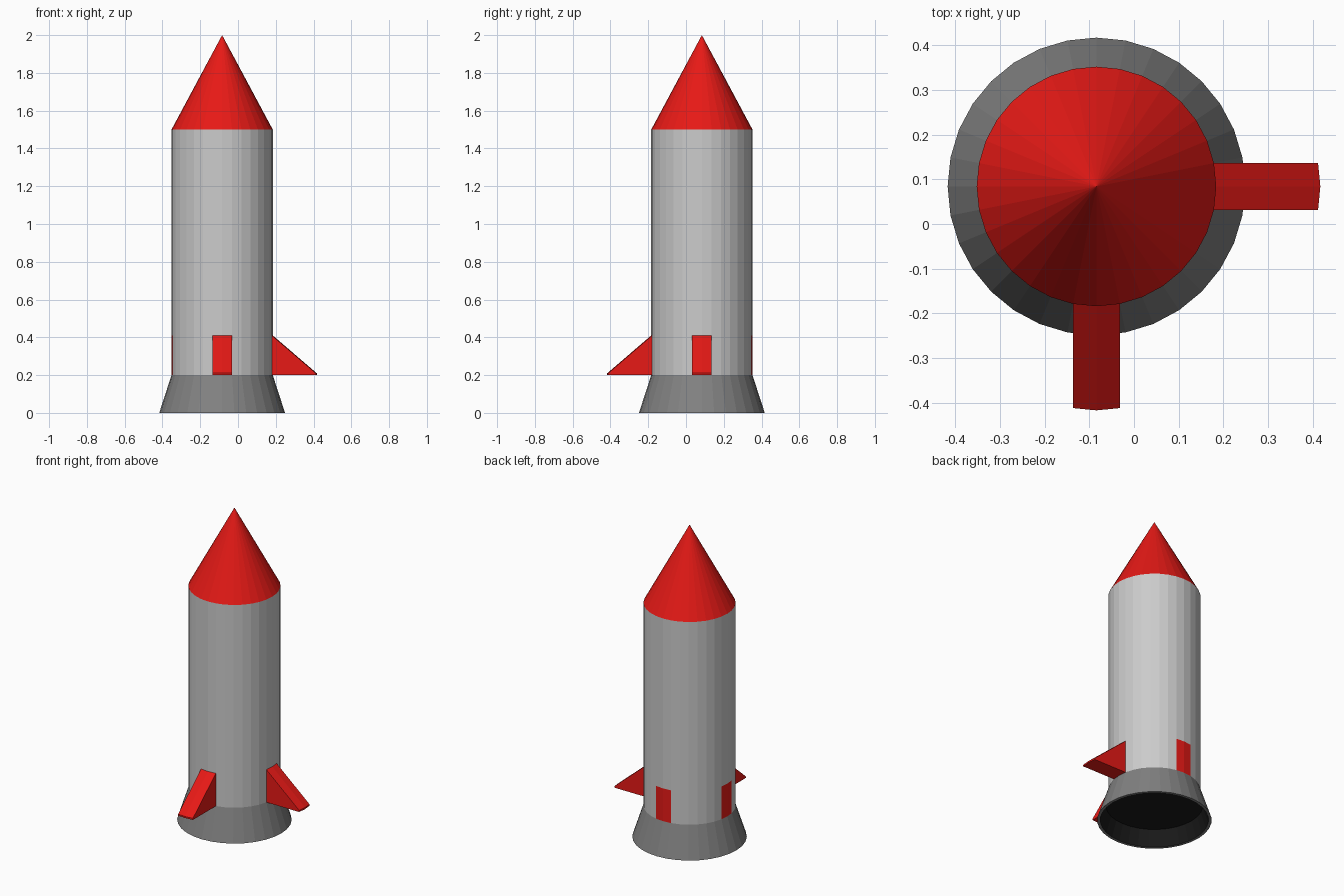
import bpy, bmesh
from math import sin, cos, pi
from mathutils import Vector

if "Cube" in bpy.data.objects:
    bpy.data.objects.remove(bpy.data.objects["Cube"])

N = 32                      # sides of every round part
AX, AY = -0.084, 0.084      # rocket axis
R_BODY, R_BASE = 0.268, 0.333
Z_BASE, Z_FIN, Z_NOSE, Z_TOP = 0.2, 0.41, 1.5, 2.0


def material(name, rgb):
    m = bpy.data.materials.new(name)
    m.diffuse_color = (*rgb, 1)
    m.use_nodes = True
    m.node_tree.nodes["Principled BSDF"].inputs["Base Color"].default_value = m.diffuse_color
    return m


RED = material("red", (0.8, 0.01, 0.008))
DARK = material("dark_grey", (0.22, 0.22, 0.22))
BLACK = material("black", (0.01, 0.01, 0.01))


def point(i, r, z):
    a = 2 * pi * i / N
    return Vector((AX + r * cos(a), AY + r * sin(a), z))


def finish(name, bm, mat):
    me = bpy.data.meshes.new(name)
    bm.to_mesh(me)
    bm.free()
    if mat:
        me.materials.append(mat)
    ob = bpy.data.objects.new(name, me)
    bpy.context.collection.objects.link(ob)
    return ob


def lathe(name, profile, mat=None, skip=lambda ring, i: False):
    """Turn (radius, z) points around the axis; radius 0 makes a tip."""
    bm = bmesh.new()
    rings = []
    for r, z in profile:
        if r == 0:
            rings.append([bm.verts.new((AX, AY, z))] * N)
        else:
            rings.append([bm.verts.new(point(i, r, z)) for i in range(N)])
    for k, (lo, hi) in enumerate(zip(rings, rings[1:])):
        for i in range(N):
            if skip(k, i):
                continue
            j = (i + 1) % N
            bm.faces.new(dict.fromkeys((lo[i], lo[j], hi[j], hi[i])))
    return finish(name, bm, mat)


def fin(name, side, reach):
    """Two body faces in red, drawn outward into a wedge if reach > 0."""
    bm = bmesh.new()
    mid = side * N // 4
    out = Vector((cos(side * pi / 2), sin(side * pi / 2), 0)) * reach
    cols = []
    for i in (mid - 1, mid, mid + 1):
        root_lo, root_hi = point(i, R_BODY, Z_BASE), point(i, R_BODY, Z_FIN)
        pts = [root_lo, root_hi]
        if reach:
            tip = root_lo + out
            pts = [root_lo, tip, tip + Vector((0, 0, 0.01)), root_hi]
        cols.append([bm.verts.new(p) for p in pts])
    for a, b in zip(cols, cols[1:]):
        for k in range(len(a) - 1):
            bm.faces.new((a[k], b[k], b[k + 1], a[k + 1]))
    if reach:
        bm.faces.new(cols[0])
        bm.faces.new(cols[2][::-1])
    return finish(name, bm, RED)


# Body, leaving gaps where the fins and flush panels sit
lathe("body", [(R_BODY, Z_BASE), (R_BODY, Z_FIN), (R_BODY, Z_NOSE)],
      skip=lambda ring, i: ring == 0 and i % (N // 4) in (0, N // 4 - 1))

# Nose cone
lathe("nose_cone", [(R_BODY, Z_NOSE), (0, Z_TOP)], RED)

# Flared nozzle with a thin rim and dark recess
R_IN = 0.315
lathe("nozzle", [(R_IN, 0), (R_BASE, 0), (R_BODY, Z_BASE)], DARK)
lathe("nozzle_recess", [(0, 0.1), (R_IN - 0.032, 0.1), (R_IN, 0)], BLACK)

# Two wedge fins, and two flush panels on the opposite sides
REACH = 0.417 - (AX + R_BODY)
for name, side, reach in (("right_fin", 0, REACH), ("back_panel", 1, 0),
                          ("left_panel", 2, 0), ("front_fin", 3, REACH)):
    fin(name, side, reach)
